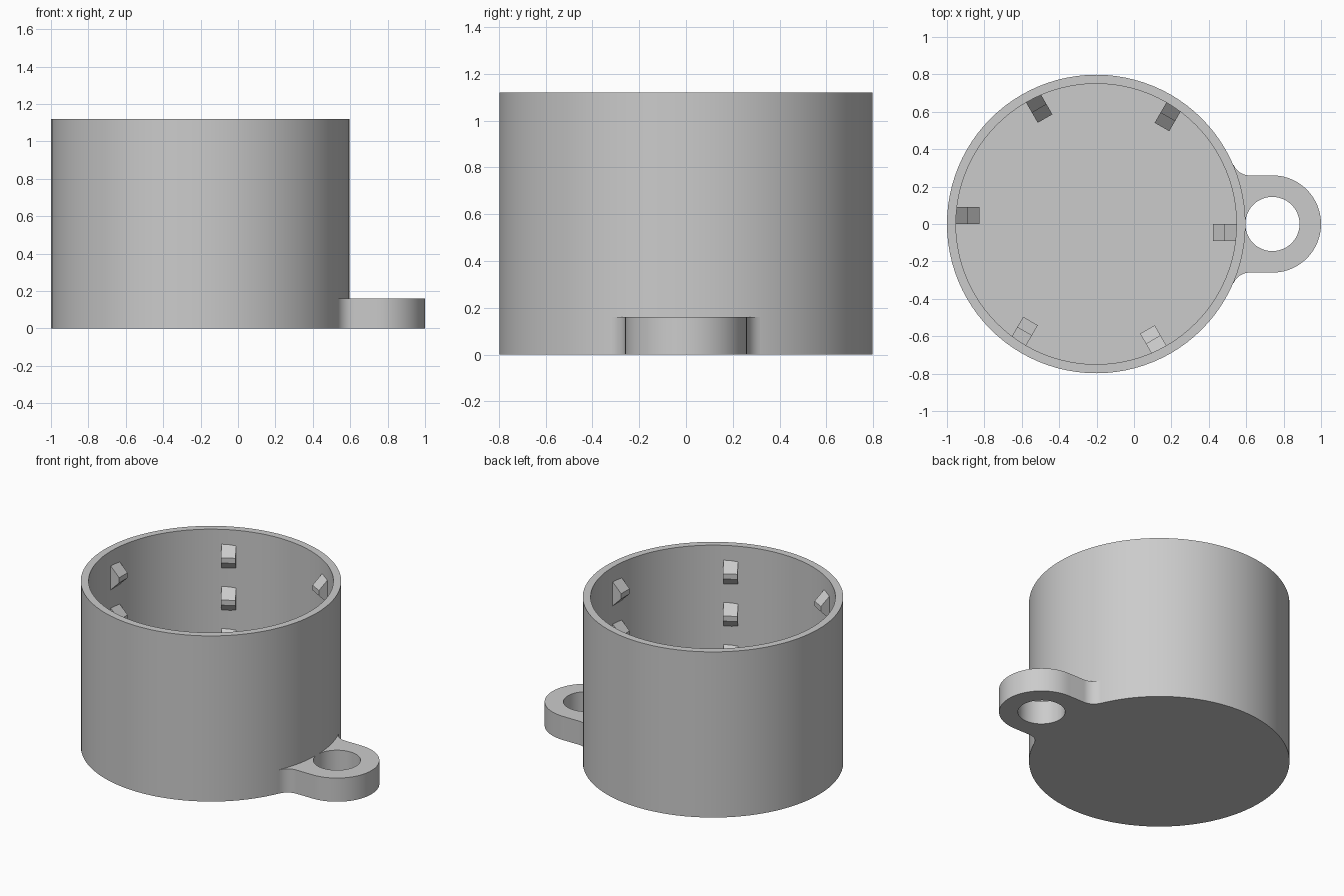
import bpy, bmesh
from math import sin, cos, pi, radians, atan2
from mathutils import Matrix, Vector

cube = bpy.data.objects.get("Cube")
if cube:
    bpy.data.objects.remove(cube, do_unlink=True)

# One plain grey for everything
GREY = (0.6, 0.6, 0.6, 1)
grey = bpy.data.materials.new("plain_grey")
grey.use_nodes = True
grey.diffuse_color = GREY
grey.node_tree.nodes["Principled BSDF"].inputs["Base Color"].default_value = GREY

CUP_X, OUTER, INNER, HEIGHT, FLOOR = -0.202, 0.798, 0.75, 1.12, 0.05


def add_object(name, data):
    obj = bpy.data.objects.new(name, data)
    bpy.context.collection.objects.link(obj)
    data.materials.append(grey)
    return obj


def mesh_object(name, bm):
    bmesh.ops.recalc_face_normals(bm, faces=bm.faces)
    mesh = bpy.data.meshes.new(name)
    bm.to_mesh(mesh)
    bm.free()
    return add_object(name, mesh)


def select_only(obj):
    bpy.ops.object.select_all(action='DESELECT')
    obj.select_set(True)
    bpy.context.view_layer.objects.active = obj


def arc(cx, cy, r, start, end, steps):
    angles = [start + (end - start) * i / steps for i in range(steps + 1)]
    return [(cx + r * cos(a), cy + r * sin(a)) for a in angles]


# Cup: wall and floor profile turned around its axis
bm = bmesh.new()
profile = [(0, 0), (OUTER, 0), (OUTER, HEIGHT), (INNER, HEIGHT), (INNER, FLOOR), (0, FLOOR)]
verts = [bm.verts.new((r, 0, z)) for r, z in profile]
edges = [bm.edges.new(pair) for pair in zip(verts, verts[1:])]
bmesh.ops.spin(bm, geom=verts + edges, axis=(0, 0, 1), cent=(0, 0, 0),
               angle=2 * pi, steps=96, use_duplicate=False)
bmesh.ops.remove_doubles(bm, verts=bm.verts, dist=0.0001)
cup = mesh_object("cup", bm)
cup.location.x = CUP_X
select_only(cup)
bpy.ops.object.shade_smooth_by_angle(angle=radians(30))

# Lug: rounded ear with a hole, blended into the cup by two fillets
LUG_X, LUG_R, HOLE_R, LUG_H, FILLET = 0.74, 0.26, 0.145, 0.16, 0.093
fx, fy = 0.618, LUG_R + FILLET
meet = atan2(fy, fx - CUP_X)
upper = arc(fx, fy, FILLET, meet + pi, 1.5 * pi, 10)
lower = [(x, -y) for x, y in reversed(upper)]
tip = arc(LUG_X, 0, LUG_R, pi / 2, -pi / 2, 40)
inside = arc(CUP_X, 0, OUTER - 0.02, -meet, meet, 16)
hole = arc(LUG_X, 0, HOLE_R, 0, 2 * pi, 48)[:-1]

curve = bpy.data.curves.new("lug", 'CURVE')
curve.dimensions = '2D'
curve.fill_mode = 'BOTH'
curve.extrude = LUG_H / 2
for outline in (upper + tip + lower + inside, hole):
    spline = curve.splines.new('POLY')
    spline.points.add(len(outline) - 1)
    for point, (x, y) in zip(spline.points, outline):
        point.co = (x, y, 0, 1)
    spline.use_cyclic_u = True
lug = add_object("lug", curve)
lug.location.z = LUG_H / 2
select_only(lug)
bpy.ops.object.convert(target='MESH')
lug = bpy.context.object
bm = bmesh.new()
bm.from_mesh(lug.data)
bmesh.ops.remove_doubles(bm, verts=bm.verts, dist=0.0001)
bmesh.ops.recalc_face_normals(bm, faces=bm.faces)
bm.to_mesh(lug.data)
bm.free()
bpy.ops.object.shade_smooth_by_angle(angle=radians(30))

# Teeth: chamfered pegs on the inner wall, in six columns of three
WIDTH, ROOT = 0.09, INNER + 0.02


def tooth(name, angle, top, depth):
    """Peg with a sloped top, an upright tip and a sloped underside."""
    tip_r, tip_h = INNER - depth, 0.035
    shape = [(ROOT, top), (INNER, top), (tip_r, top - depth),
             (tip_r, top - depth - tip_h), (INNER, top - 2 * depth - tip_h),
             (ROOT, top - 2 * depth - tip_h)]
    bm = bmesh.new()
    face = bm.faces.new([bm.verts.new((r, -WIDTH, z)) for r, z in shape])
    side = bmesh.ops.extrude_face_region(bm, geom=[face])
    moved = [g for g in side["geom"] if isinstance(g, bmesh.types.BMVert)]
    bmesh.ops.translate(bm, verts=moved, vec=(0, WIDTH, 0))
    bm.transform(Matrix.Translation(Vector((CUP_X, 0, 0))) @ Matrix.Rotation(angle, 4, 'Z'))
    mesh_object(name, bm)


for column in range(6):
    for level, (top, depth) in enumerate([(1.02, 0.063), (0.735, 0.063), (0.45, 0.125)]):
        tooth(f"tooth_{column + 1}_{level + 1}", column * pi / 3, top, depth)
